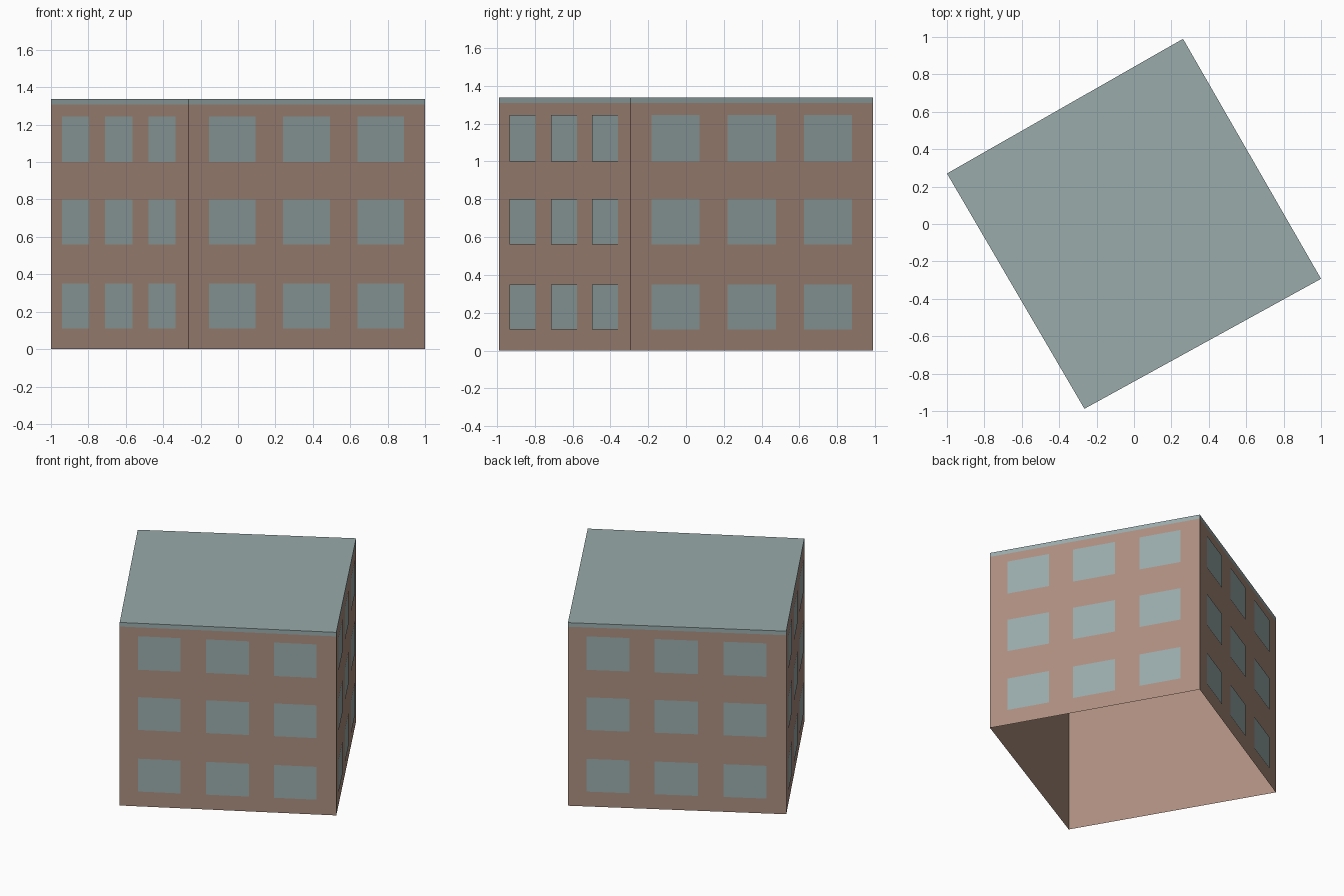
import bpy
from mathutils import Vector

cube = bpy.data.objects.get("Cube")
if cube:
    bpy.data.objects.remove(cube, do_unlink=True)


def make_material(name, color):
    mat = bpy.data.materials.new(name)
    mat.use_nodes = True
    mat.diffuse_color = (*color, 1)
    mat.node_tree.nodes["Principled BSDF"].inputs["Base Color"].default_value = (*color, 1)
    return mat


brick = make_material("dusty brick", (0.41, 0.27, 0.21))
slate = make_material("pale slate", (0.32, 0.405, 0.405))


def make_object(name, verts, faces, mat):
    mesh = bpy.data.meshes.new(name)
    mesh.from_pydata(verts, [], faces)
    mesh.materials.append(mat)
    obj = bpy.data.objects.new(name, mesh)
    bpy.context.collection.objects.link(obj)
    return obj


# Turned footprint, counter-clockwise
corners = [Vector(c) for c in
           ((-1, 0.27, 0), (-0.265, -0.988, 0), (1, -0.293, 0), (0.262, 0.99, 0))]
EAVES, TOP = 1.308, 1.338
up = Vector((0, 0, 1))


def ring_shell(name, low, high, mat, capped):
    verts = [c + up * z for z in (low, high) for c in corners]
    faces = [(i, (i + 1) % 4, (i + 1) % 4 + 4, i + 4) for i in range(4)]
    if capped:
        faces.append((4, 5, 6, 7))
    return make_object(name, verts, faces, mat)


# Open-bottomed walls and capped roof band
ring_shell("walls", 0, EAVES, brick, False)
ring_shell("roof", EAVES, TOP, slate, True)

# Three by three flat window panes on each wall
columns = ((0.085, 0.282), (0.398, 0.597), (0.713, 0.91))
rows = ((0.11, 0.35), (0.56, 0.80), (1.0, 1.245))
for side, wall in enumerate(("right", "front", "left", "back")):
    start, end = corners[side], corners[(side + 1) % 4]
    outward = (end - start).cross(up).normalized() * 0.004
    verts, faces = [], []
    for low, high in rows:
        for near, far in columns:
            n = len(verts)
            for t, z in ((near, low), (far, low), (far, high), (near, high)):
                verts.append(start.lerp(end, t) + up * z + outward)
            faces.append((n, n + 1, n + 2, n + 3))
    make_object(f"{wall}_windows", verts, faces, slate)
